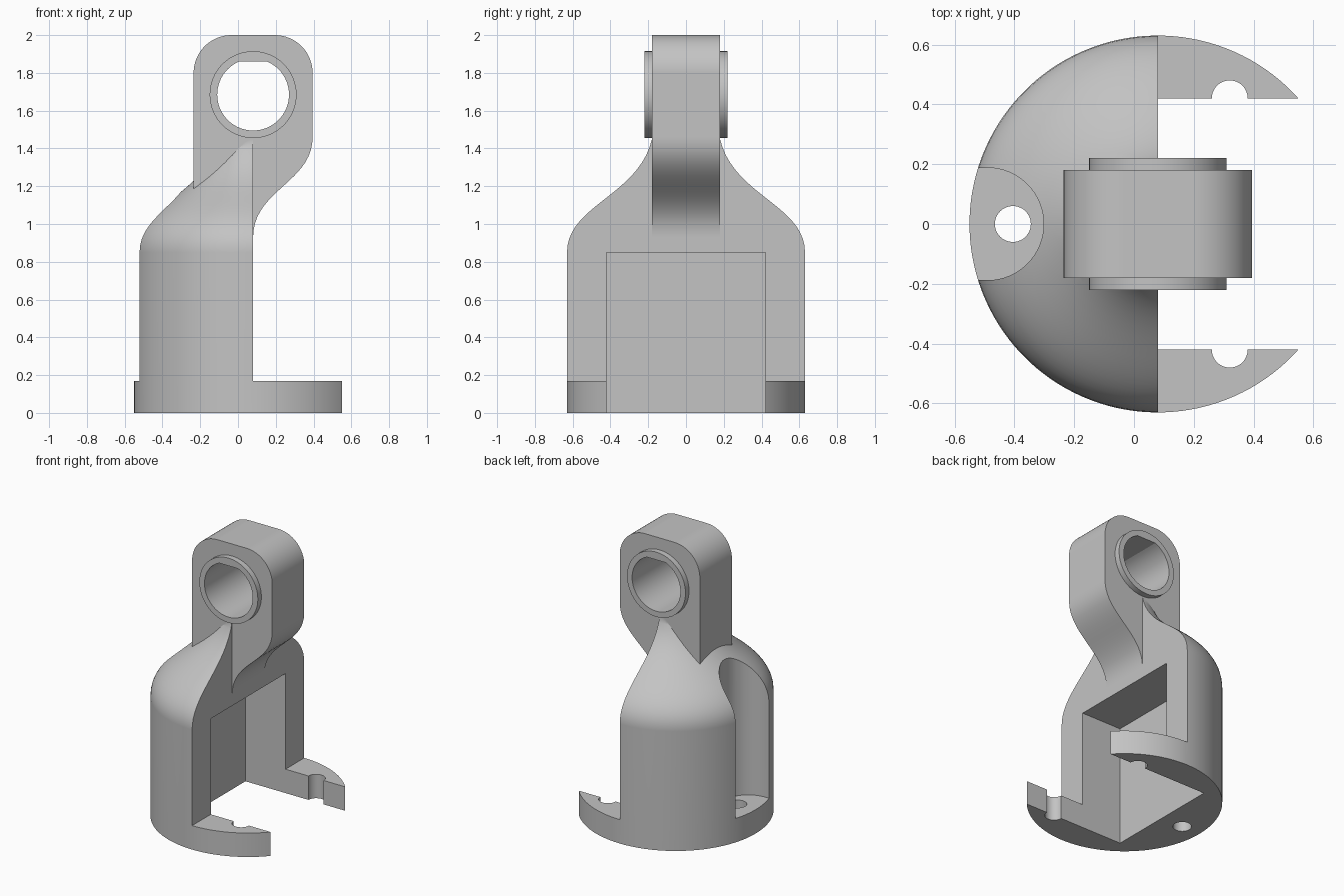
import bpy, bmesh, math
from mathutils import Vector, Matrix
from mathutils.geometry import interpolate_bezier

if "Cube" in bpy.data.objects:
    bpy.data.objects.remove(bpy.data.objects["Cube"], do_unlink=True)

AXIS = 0.08      # x of the main axis
EYE_Z = 1.685    # height of the bore
LUG = 0.18       # half thickness of the lug

grey = bpy.data.materials.new("plain grey")
grey.use_nodes = True
COLOUR = (0.55, 0.55, 0.55, 1)
grey.diffuse_color = COLOUR
grey.node_tree.nodes["Principled BSDF"].inputs["Base Color"].default_value = COLOUR


def finish(name, bm):
    bmesh.ops.recalc_face_normals(bm, faces=bm.faces)
    mesh = bpy.data.meshes.new(name)
    bm.to_mesh(mesh)
    bm.free()
    mesh.materials.append(grey)
    obj = bpy.data.objects.new(name, mesh)
    bpy.context.collection.objects.link(obj)
    return obj


def prism(name, outline, low, high, upright=False):
    """Extrude a closed outline along z, or along y when upright (outline is x, z)."""
    bm = bmesh.new()
    place = (lambda a, b: (a, low, b)) if upright else (lambda a, b: (a, b, low))
    face = bm.faces.new([bm.verts.new(place(a, b)) for a, b in outline])
    grown = bmesh.ops.extrude_face_region(bm, geom=[face])["geom"]
    step = Vector((0, high - low, 0) if upright else (0, 0, high - low))
    bmesh.ops.translate(bm, vec=step, verts=[v for v in grown if isinstance(v, bmesh.types.BMVert)])
    return finish(name, bm)


def arc(cx, cy, r, start, end, steps):
    angles = [math.radians(start + (end - start) * i / steps) for i in range(steps + 1)]
    return [(cx + r * math.cos(a), cy + r * math.sin(a)) for a in angles]


def circle(cx, cy, r, steps=48):
    return arc(cx, cy, r, 0, 360, steps)[:-1]


def rect(x0, x1, y0, y1):
    return [(x0, y0), (x1, y0), (x1, y1), (x0, y1)]


def bezier(a, b, c, d, steps=20):
    return [(p.x, p.y) for p in interpolate_bezier(Vector(a), Vector(b), Vector(c), Vector(d), steps)]


def combine(target, tool, operation):
    mod = target.modifiers.new(tool.name, 'BOOLEAN')
    mod.operation = operation
    mod.solver = 'EXACT'
    mod.object = tool
    bpy.context.view_layer.objects.active = target
    bpy.ops.object.modifier_apply(modifier=mod.name)
    bpy.data.objects.remove(tool, do_unlink=True)


# Bell-shaped body, turned around the main axis
profile = [(0, 0), (0.63, 0)] + bezier((0.63, 0.85), (0.63, 1.1), (0.25, 1.15), (0.18, 1.45)) + [(0, 1.45)]
bm = bmesh.new()
ring = [bm.verts.new((AXIS + r, 0, z)) for r, z in profile]
edges = [bm.edges.new(pair) for pair in zip(ring, ring[1:])]
bmesh.ops.spin(bm, geom=ring + edges, cent=(AXIS, 0, 0), axis=(0, 0, 1),
               angle=math.tau, steps=128, use_merge=True)
bmesh.ops.remove_doubles(bm, verts=bm.verts, dist=0.0001)
# Turn by half a step so cuts miss the facet corners
bmesh.ops.rotate(bm, verts=bm.verts, cent=(AXIS, 0, 0), matrix=Matrix.Rotation(math.pi / 128, 3, 'Z'))
bracket = finish("bracket_body", bm)

# Open front above the base, pocket, and rear screw recess
combine(bracket, prism("front_clearance", rect(AXIS, 1, -1, 1), 0.17, 2), 'DIFFERENCE')
combine(bracket, prism("pocket", rect(-0.235, 1.1, -0.42, 0.42), -0.1, 0.85), 'DIFFERENCE')
recess = arc(-0.49, 0, 0.188, -90, 90, 32) + [(-1, 0.188), (-1, -0.188)]
combine(bracket, prism("screw_recess", recess, 0.17, 2), 'DIFFERENCE')

# Screw holes in the base
for x, y in ((-0.405, 0), (0.32, 0.42), (0.32, -0.42)):
    combine(bracket, prism("screw_hole", circle(x, y, 0.06), -0.1, 0.3), 'DIFFERENCE')

# Lug with rounded top and a curved underside
outline = [(-0.235, 1.0), (0, 0.93)]
outline += bezier((AXIS, 0.93), (AXIS, 1.18), (0.395, 1.22), (0.395, 1.46))
outline += arc(0.195, 1.8, 0.2, 0, 90, 16) + arc(-0.035, 1.8, 0.2, 90, 180, 16)
combine(bracket, prism("lug", outline, -LUG, LUG, True), 'UNION')

# Raised bushing through the lug
combine(bracket, prism("bushing", circle(AXIS, EYE_Z, 0.23, 64), -0.22, 0.22, True), 'UNION')

# Bore with a flat on top
flat = math.degrees(math.asin(0.175 / 0.19))
bore = arc(AXIS, EYE_Z, 0.19, 180 - flat, 360 + flat, 56)
combine(bracket, prism("bore", bore, -0.5, 0.5, True), 'DIFFERENCE')

# Smooth curved walls, crisp edges
bracket.select_set(True)
bpy.context.view_layer.objects.active = bracket
bpy.ops.object.shade_smooth_by_angle(angle=math.radians(25))
normals = bracket.modifiers.new("even_normals", 'WEIGHTED_NORMAL')
normals.keep_sharp = True
